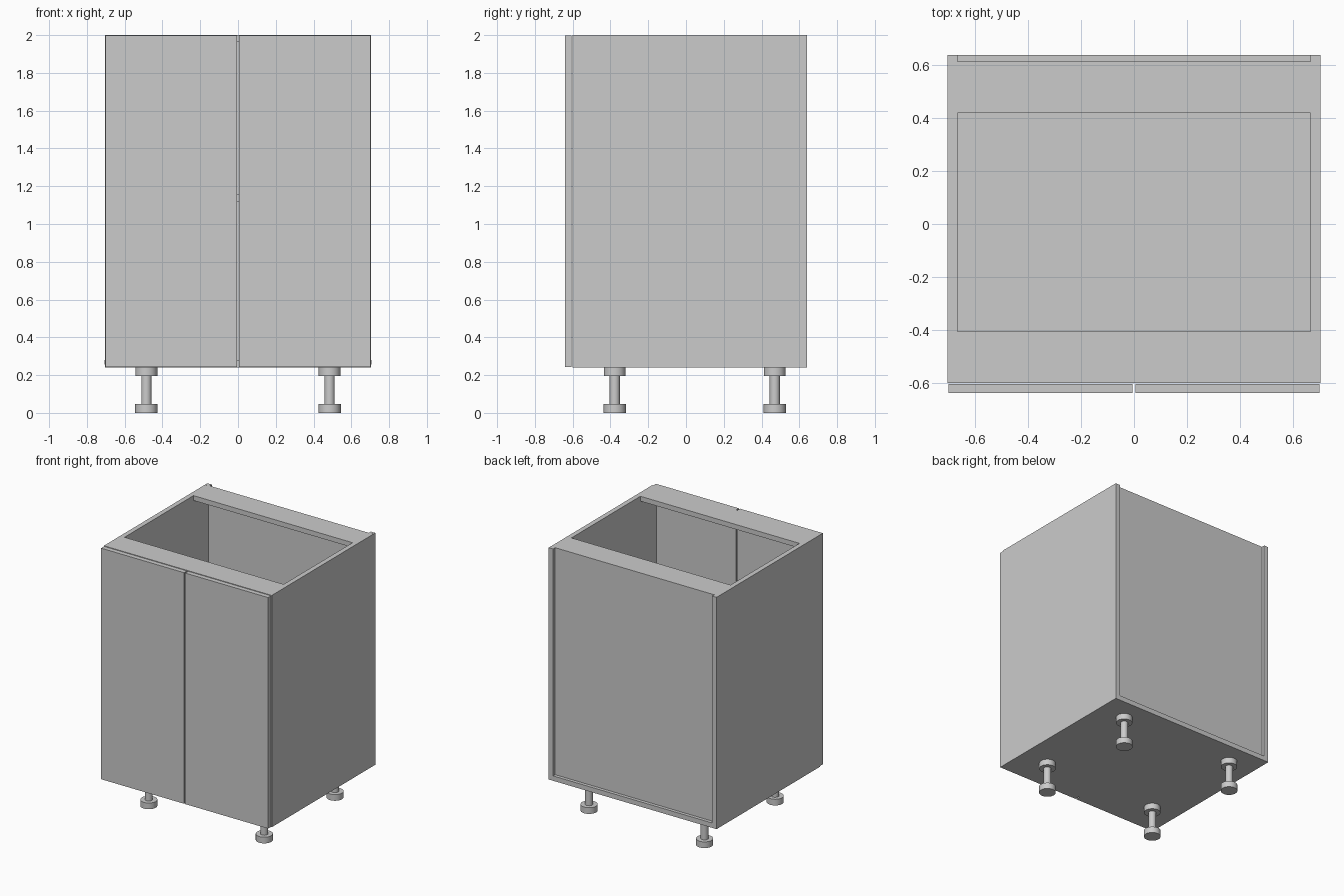
import bpy
import math

if "Cube" in bpy.data.objects:
    bpy.data.objects.remove(bpy.data.objects["Cube"])

T = 0.037            # board thickness
W, TOP, BASE = 0.705, 2.0, 0.24
IN = W - T           # inner half width


def box(name, x0, x1, y0, y1, z0, z1):
    bpy.ops.mesh.primitive_cube_add(size=1, location=((x0 + x1) / 2, (y0 + y1) / 2, (z0 + z1) / 2))
    ob = bpy.context.object
    ob.name = name
    ob.scale = (x1 - x0, y1 - y0, z1 - z0)
    bpy.ops.object.transform_apply(location=False, rotation=False, scale=True)
    return ob


def mirrored_box(name, x0, x1, *yz):
    box(name + "_right", x0, x1, *yz)
    box(name + "_left", -x1, -x0, *yz)


def cylinder(name, r, x, y, z0, z1):
    bpy.ops.mesh.primitive_cylinder_add(vertices=32, radius=r, depth=z1 - z0, location=(x, y, (z0 + z1) / 2))
    ob = bpy.context.object
    ob.name = name
    bpy.ops.object.shade_smooth_by_angle(angle=math.radians(35))


# Carcass boards
mirrored_box("side_panel", IN, W, -0.602, 0.64, BASE, TOP)
box("bottom_panel", -IN, IN, -0.602, 0.64, BASE, BASE + T)
box("shelf", -IN, IN, -0.595, 0.60, 1.12, 1.12 + T)
box("back_panel", -IN, IN, 0.60, 0.615, BASE + T, TOP)
box("front_top_rail", -IN, IN, -0.602, -0.407, TOP - T, TOP)
box("back_top_rail", -IN, IN, 0.42, 0.60, TOP - T, TOP)

# Pair of doors with a narrow gap between them
mirrored_box("door", 0.005, 0.701, -0.64, -0.605, BASE + 0.003, TOP - 0.003)

# Small flush ends of the back panel grooves
mirrored_box("groove_end_side", 0.70, W + 0.0005, 0.604, 0.614, 0.256, 0.28)
mirrored_box("groove_end_top", 0.686, 0.696, 0.608, 0.618, TOP - 0.01, TOP + 0.0005)

# Adjustable feet
for sx, side in ((1, "right"), (-1, "left")):
    for y, end in ((-0.377, "front"), (0.47, "back")):
        tag = f"{end}_{side}"
        x = sx * 0.485
        cylinder("leg_mount_" + tag, 0.058, x, y, 0.195, BASE)
        cylinder("leg_stem_" + tag, 0.027, x, y, 0.045, 0.2)
        cylinder("leg_foot_" + tag, 0.059, x, y, 0.0, 0.047)
